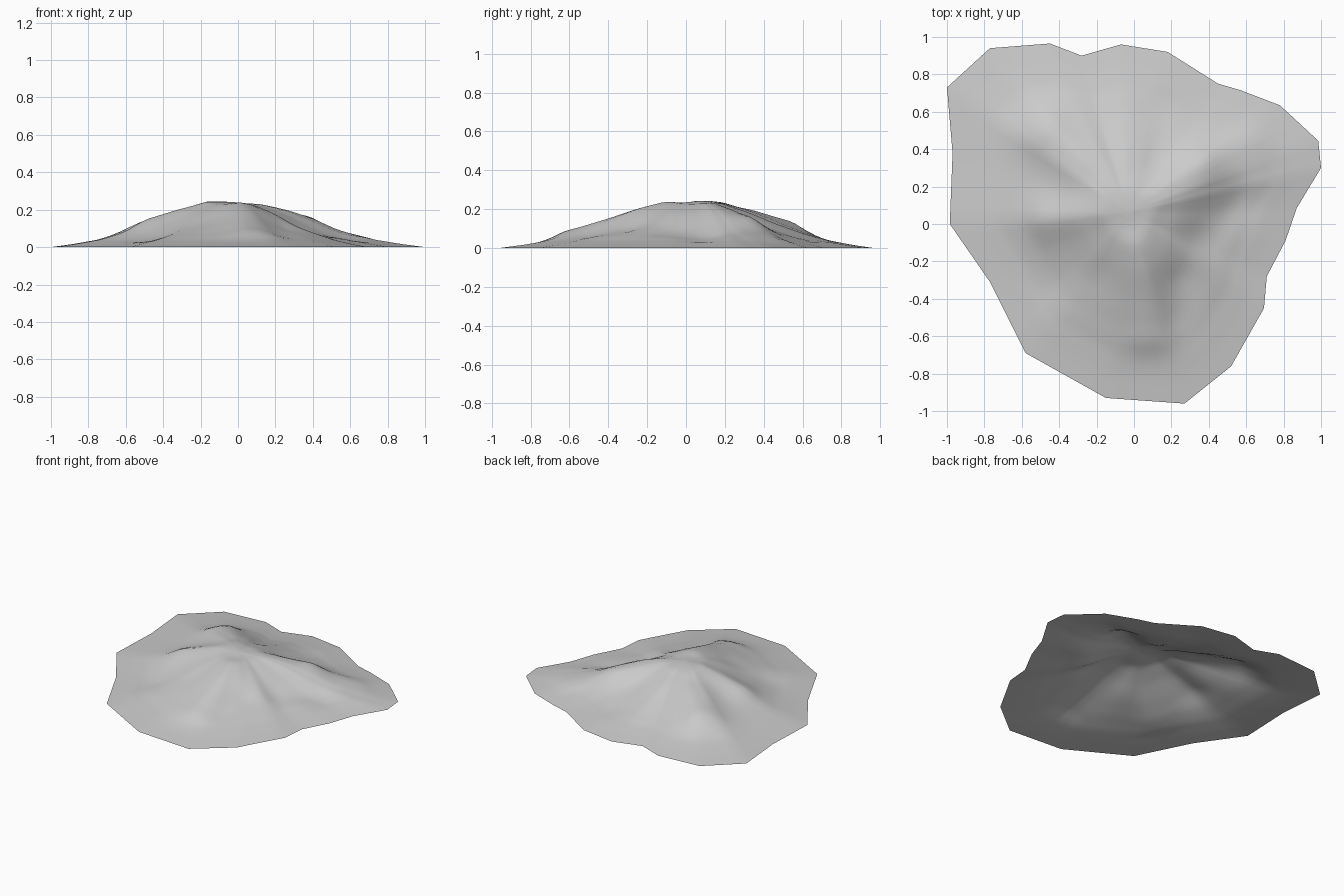
import bpy, math
from mathutils import Vector

if "Cube" in bpy.data.objects:
    bpy.data.objects.remove(bpy.data.objects["Cube"])

# Ground outline (top view) and hill centre
OUTLINE = [(-1, .73), (-.77, .94), (-.45, .965), (-.28, .90), (-.07, .96), (.18, .92),
           (.45, .75), (.57, .715), (.78, .635), (.985, .445), (1, .30), (.87, .085),
           (.81, -.09), (.71, -.28), (.695, -.45), (.52, -.76), (.27, -.96),
           (-.15, -.93), (-.58, -.69), (-.77, -.31), (-.985, 0), (-.97, .38)]
CENTRE = Vector((-.03, .06))

# Height from the centre (0) to the rim (1)
PROFILE = [(0, .232), (.15, .222), (.3, .18), (.45, .125), (.6, .077),
           (.75, .038), (.88, .016), (1, 0)]

# Ridges (+) and gullies (-): start, end, width, amount at start, amount at end
SPURS = [((.02, -.15), (.06, -.6), .11, .022, .034),     # south ridge
         ((-.2, .28), (-.47, .5), .13, .012, .05),       # north-west ridge
         ((-.2, .05), (-.47, .02), .11, .012, .034),     # west ridge
         ((.1, .15), (.36, .31), .11, .008, .034),       # north-east ridge
         ((.38, .33), (.65, .45), .09, .012, .018),      # its lower end
         ((-.15, .1), (-.08, .1), .10, .010, .010),      # summit
         ((.38, -.05), (.55, .12), .11, -.024, -.022),   # east gully
         ((.25, -.3), (.25, -.5), .09, -.022, -.012),    # south-east gully
         ((-.2, -.25), (-.42, -.32), .13, -.014, -.02),  # south-west gully
         ((.1, .35), (.12, .6), .10, -.018, -.015)]      # north gully


def profile(u):
    for (a, za), (b, zb) in zip(PROFILE, PROFILE[1:]):
        if u <= b:
            return za + (zb - za) * (u - a) / (b - a)
    return 0


def height(p, u):
    z = profile(u)
    fade = min(1, (1 - u) * 4)
    for a, b, w, sa, sb in SPURS:
        a, d = Vector(a), Vector(b) - Vector(a)
        t = max(0, min(1, (p - a).dot(d) / d.length_squared))
        z += fade * (sa + (sb - sa) * t) * math.exp(-((p - a - d * t).length / w) ** 2)
    return max(0, z)


# Subdivide the outline, then shrink it ring by ring toward the centre
rim = []
for i, p in enumerate(OUTLINE):
    q = Vector(OUTLINE[(i + 1) % len(OUTLINE)])
    rim += [Vector(p).lerp(q, k / 4) for k in range(4)]
n, rings = len(rim), 28
verts = [(CENTRE.x, CENTRE.y, height(CENTRE, 0))]
faces = []
for r in range(1, rings + 1):
    u = r / rings
    for p in rim:
        v = CENTRE.lerp(p, u)
        verts.append((v.x, v.y, height(v, u)))
for i in range(n):
    j = (i + 1) % n
    faces.append((0, 1 + j, 1 + i))
    for r in range(rings - 1):
        a, b = 1 + r * n, 1 + (r + 1) * n
        faces.append((a + i, a + j, b + j, b + i))

# Open-bottomed hill surface
mesh = bpy.data.meshes.new("hill")
mesh.from_pydata(verts, [], faces)
mesh.polygons.foreach_set("use_smooth", [True] * len(mesh.polygons))
mat = bpy.data.materials.new("light grey")
mat.diffuse_color = (.6, .6, .6, 1)
mat.use_nodes = True
mat.node_tree.nodes["Principled BSDF"].inputs["Base Color"].default_value = mat.diffuse_color
mesh.materials.append(mat)
hill = bpy.data.objects.new("hill", mesh)
bpy.context.collection.objects.link(hill)
mesh.update()
